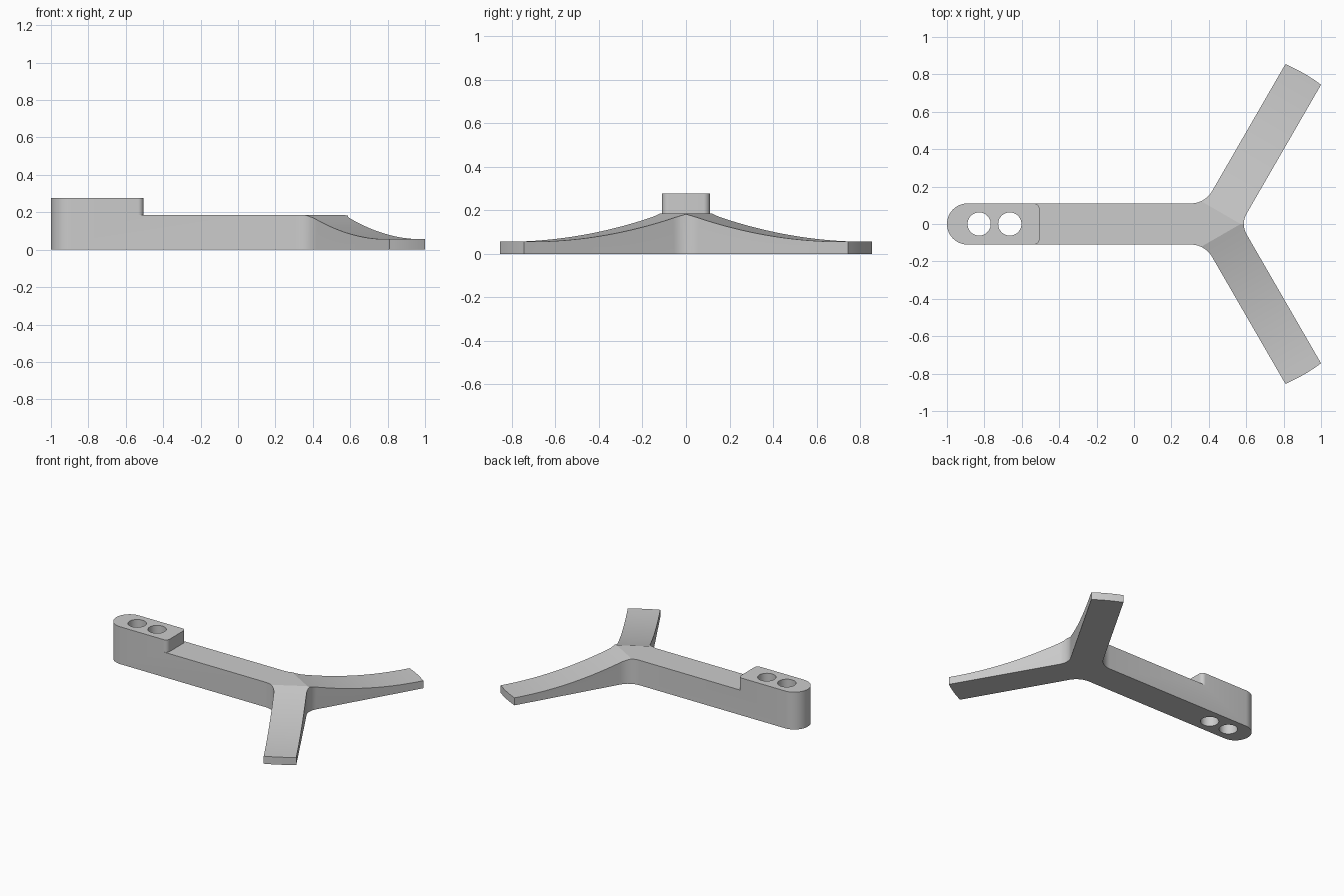
import bpy, bmesh
from math import sin, cos, tan, asin, pi, radians
from mathutils import Vector, Matrix

if "Cube" in bpy.data.objects:
    bpy.data.objects.remove(bpy.data.objects["Cube"])

HUB = Vector((0.443, 0))     # where the three arms meet
HALF = 0.11                  # half width of every arm
REACH = 0.93                 # foot radius from the hub
TOP, STEP, FOOT = 0.277, 0.185, 0.056


def arc(centre, radius, start, end, steps):
    return [Vector(centre) + radius * Vector((cos(a), sin(a)))
            for a in (start + (end - start) * i / steps for i in range(steps + 1))]


def fillet(before, corner, after, radius, steps=8):
    """Round a corner with a circular arc."""
    u, v = (before - corner).normalized(), (after - corner).normalized()
    half = u.angle(v) / 2
    centre = corner + (u + v).normalized() * radius / sin(half)
    p, q = corner + u * radius / tan(half) - centre, corner + v * radius / tan(half) - centre
    sweep = pi - 2 * half
    return [centre + (p * sin(sweep * (1 - i / steps)) + q * sin(sweep * i / steps)) / sin(sweep)
            for i in range(steps + 1)]


def prism(name, outline, low, high, matrix=Matrix()):
    """Extrude a flat outline from low to high."""
    bm = bmesh.new()
    face = bm.faces.new([bm.verts.new((p[0], p[1], low)) for p in outline])
    made = bmesh.ops.extrude_face_region(bm, geom=[face])["geom"]
    bmesh.ops.translate(bm, vec=(0, 0, high - low),
                        verts=[g for g in made if isinstance(g, bmesh.types.BMVert)])
    bmesh.ops.recalc_face_normals(bm, faces=bm.faces)
    bmesh.ops.transform(bm, matrix=matrix, verts=bm.verts)
    mesh = bpy.data.meshes.new(name)
    bm.to_mesh(mesh)
    bm.free()
    obj = bpy.data.objects.new(name, mesh)
    bpy.context.collection.objects.link(obj)
    return obj


# Outline: upper half from the crotch to the rounded bar end, then mirrored
spread = asin(HALF / REACH)
foot = arc(HUB, REACH, pi / 3 - spread, pi / 3 + spread, 6)
crotch = HUB + Vector((HALF / sin(pi / 3), 0))
armpit = HUB + Vector((-HALF * tan(pi / 6), HALF))
mirror_y = lambda p: Vector((p[0], -p[1]))
crotch_arc = fillet(mirror_y(foot[0]), crotch, foot[0], 0.11)
bar_end = arc((HALF - 1, 0), HALF, pi / 2, 3 * pi / 2, 24)
upper = foot + fillet(foot[-1], armpit, Vector((-0.5, HALF)), 0.13)
outline = crotch_arc + upper + bar_end + [mirror_y(p) for p in reversed(upper)]
body = prism("tripod_bracket", outline, 0, TOP)

# Cutter that lowers everything beyond the raised mounting block
r, edge = 0.03, -0.505
block_end = (arc((edge - r, r - HALF), r, -pi / 2, 0, 8)
             + arc((edge - r, HALF - r), r, 0, pi / 2, 8))
step_outline = block_end + [(edge - r, 1), (1.5, 1), (1.5, -1), (edge - r, -1)]
cutters = [prism("step_cutter", step_outline, STEP, 0.5)]

# Cutters that sweep the two legs down to thin feet
s0, s1, n = 0.0635, 0.89, 24
slope = [(s0 + (s1 - s0) * i / n, FOOT + (STEP - FOOT) * (1 - i / n) ** 2) for i in range(n + 1)]
profile = slope + [(1.2, FOOT), (1.2, 0.5), (s0, 0.5)]
for side, name in ((1, "left_leg_cutter"), (-1, "right_leg_cutter")):
    matrix = (Matrix.Translation((HUB.x, 0, 0)) @ Matrix.Rotation(side * pi / 3, 4, "Z")
              @ Matrix.Rotation(pi / 2, 4, "X"))
    cutters.append(prism(name, profile, -0.4, 0.4, matrix))

# Two through holes in the mounting block
for x in (-0.828, -0.664):
    cutters.append(prism("hole_cutter", arc((x, 0), 0.062, 0, 2 * pi, 48)[:-1], -0.1, 0.5))

for cutter in cutters:
    cutter.hide_render = True
    cut = body.modifiers.new(cutter.name, "BOOLEAN")
    cut.operation, cut.solver, cut.object = "DIFFERENCE", "EXACT", cutter

# Bake the cuts, then drop the cutters
baked = bpy.data.meshes.new_from_object(body.evaluated_get(bpy.context.evaluated_depsgraph_get()))
body.modifiers.clear()
body.data = baked
for cutter in cutters:
    bpy.data.objects.remove(cutter)

# Plain grey finish
grey = bpy.data.materials.new("plain_grey")
grey.use_nodes = True
colour = (0.6, 0.6, 0.6, 1)
grey.diffuse_color = colour
grey.node_tree.nodes["Principled BSDF"].inputs["Base Color"].default_value = colour
body.data.materials.clear()
body.data.materials.append(grey)

bpy.context.view_layer.objects.active = body
body.select_set(True)
bpy.ops.object.shade_smooth_by_angle(angle=radians(12))
